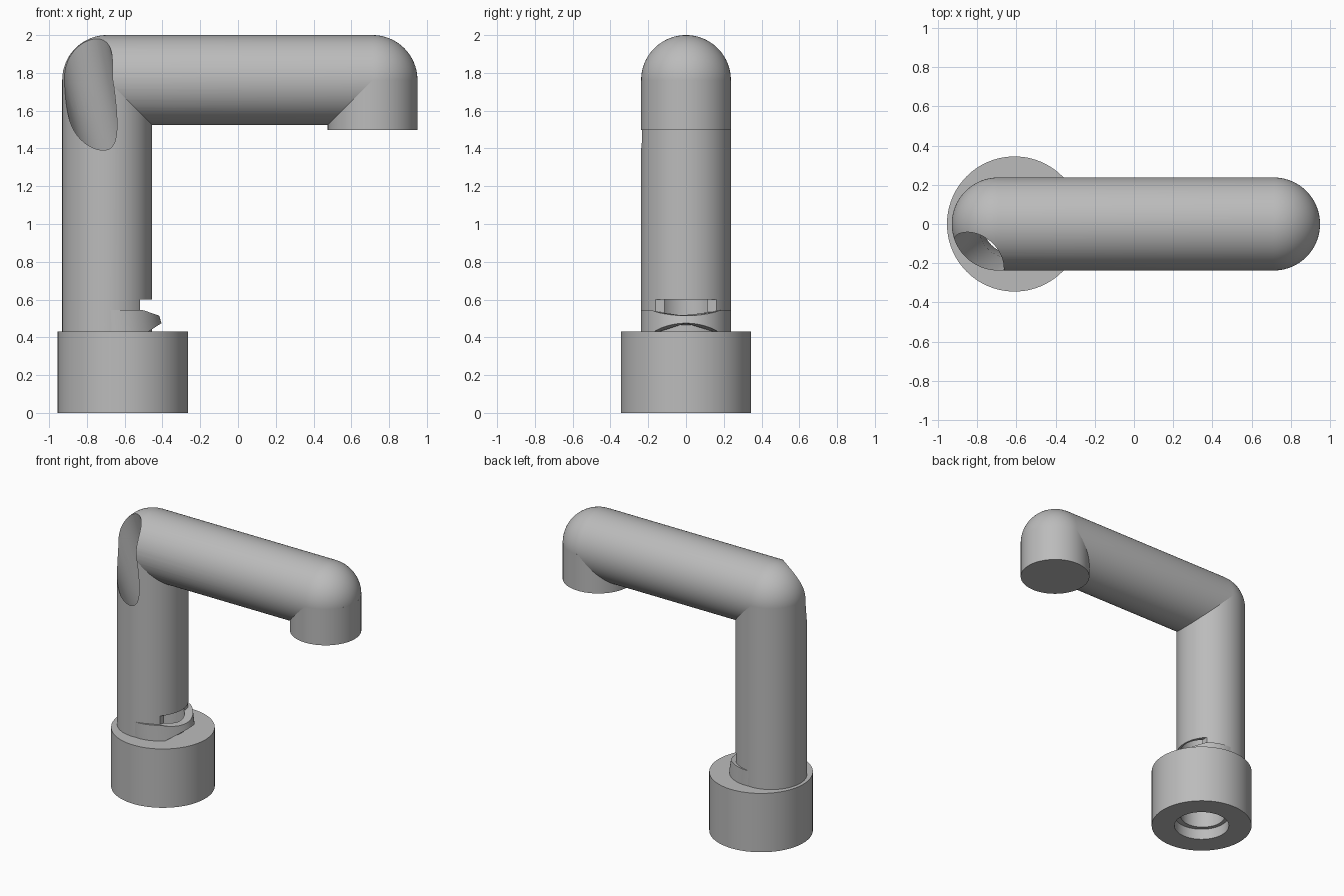
import bpy, bmesh, math
from mathutils import Matrix

cube = bpy.data.objects.get("Cube")
if cube:
    bpy.data.objects.remove(cube, do_unlink=True)

SEG = 96
R = 0.2375            # tube radius
COL_X = -0.693        # column axis
END_X = 0.7125        # outlet axis
ARM_Z = 1.7625        # arm axis height

grey = bpy.data.materials.new("plain_grey")
grey.use_nodes = True
grey.diffuse_color = (0.5, 0.5, 0.5, 1)
grey.node_tree.nodes["Principled BSDF"].inputs["Base Color"].default_value = (0.5, 0.5, 0.5, 1)


def make_object(name, bm):
    bmesh.ops.recalc_face_normals(bm, faces=bm.faces)
    mesh = bpy.data.meshes.new(name)
    bm.to_mesh(mesh)
    bm.free()
    mesh.materials.append(grey)
    obj = bpy.data.objects.new(name, mesh)
    bpy.context.collection.objects.link(obj)
    return obj


def loft(name, rings, matrix=None, reshape=None):
    """Closed solid through horizontal circles given as (x, y, z, radius)."""
    bm = bmesh.new()
    loops = []
    for x, y, z, r in rings:
        loops.append([bm.verts.new((x + r * math.cos(2 * math.pi * i / SEG),
                                    y + r * math.sin(2 * math.pi * i / SEG), z))
                      for i in range(SEG)])
    for a, b in zip(loops, loops[1:]):
        for i in range(SEG):
            j = (i + 1) % SEG
            bm.faces.new((a[i], a[j], b[j], b[i]))
    bm.faces.new(loops[0][::-1])
    bm.faces.new(loops[-1])
    if reshape:
        reshape(loops)
    if matrix:
        bm.transform(matrix)
    return make_object(name, bm)


def cylinder(name, x, z0, z1, r):
    return loft(name, [(x, 0, z0, r), (x, 0, z1, r)])


def helper(obj):
    obj.hide_render = True
    obj.hide_set(True)
    return obj


def cut(obj, *cutters):
    for c in cutters:
        mod = obj.modifiers.new("cut", 'BOOLEAN')
        mod.operation, mod.solver, mod.object = 'DIFFERENCE', 'EXACT', c
    deps = bpy.context.evaluated_depsgraph_get()
    mesh = bpy.data.meshes.new_from_object(obj.evaluated_get(deps))
    obj.modifiers.clear()
    obj.data = mesh


# Base, column and downward outlet
base = cylinder("base", -0.61, 0, 0.432, 0.345)
column = cylinder("column", COL_X, 0.42, ARM_Z, R)
outlet = cylinder("outlet", END_X, 1.497, ARM_Z, R)

# Horizontal arm with a dome at each end
STEPS = 20
dome = [(R * math.sin(a), max(R * math.cos(a), 0.001))
        for a in (math.pi / 2 * i / STEPS for i in range(STEPS + 1))]
rings = [(0, 0, COL_X - h, r) for h, r in reversed(dome)]
rings += [(0, 0, END_X + h, r) for h, r in dome]
arm = loft("arm", rings, Matrix.Translation((0, 0, ARM_Z)) @ Matrix.Rotation(math.pi / 2, 4, 'Y'))


# Wedge-shaped lip at the foot of the column
def wedge(loops):
    tip = -0.405
    for v in loops[0]:
        v.co.z = max(0.41, 0.475 - 0.64 * (tip - v.co.x))
    for v in loops[1]:
        v.co.z = min(0.545, 0.51 + 0.35 * (tip - v.co.x))


lip = loft("lip", [(-0.6425, 0, 0.475, R), (-0.655, 0, 0.51, R)], reshape=wedge)

# Bore rising from the base and leaving through the front of the elbow
path = [(-0.62, 0, -0.1), (-0.62, 0, 0.9), (-0.638, -0.02, 1.12), (-0.70, -0.085, 1.39),
        (-0.79, -0.155, 1.75), (-0.86, -0.225, 2.1)]
bore = helper(loft("bore_cutter", [(*p, 0.152) for p in path]))
recess = helper(cylinder("recess_cutter", -0.61, -0.1, 0.08, 0.188))

# Flat-topped notch above the lip
bm = bmesh.new()
bmesh.ops.create_cube(bm, size=1, matrix=Matrix.Translation((-0.37, 0, 0.54))
                      @ Matrix.Diagonal((0.3, 0.6, 0.12, 1)))
notch = helper(make_object("notch_cutter", bm))

cut(base, bore, recess)
cut(column, bore, notch)
cut(arm, bore)
cut(lip, bore)

# Smooth curved walls, crisp rims
for obj in (base, column, outlet, arm, lip):
    bpy.ops.object.select_all(action='DESELECT')
    obj.select_set(True)
    bpy.context.view_layer.objects.active = obj
    bpy.ops.object.shade_smooth_by_angle(angle=math.radians(30))
